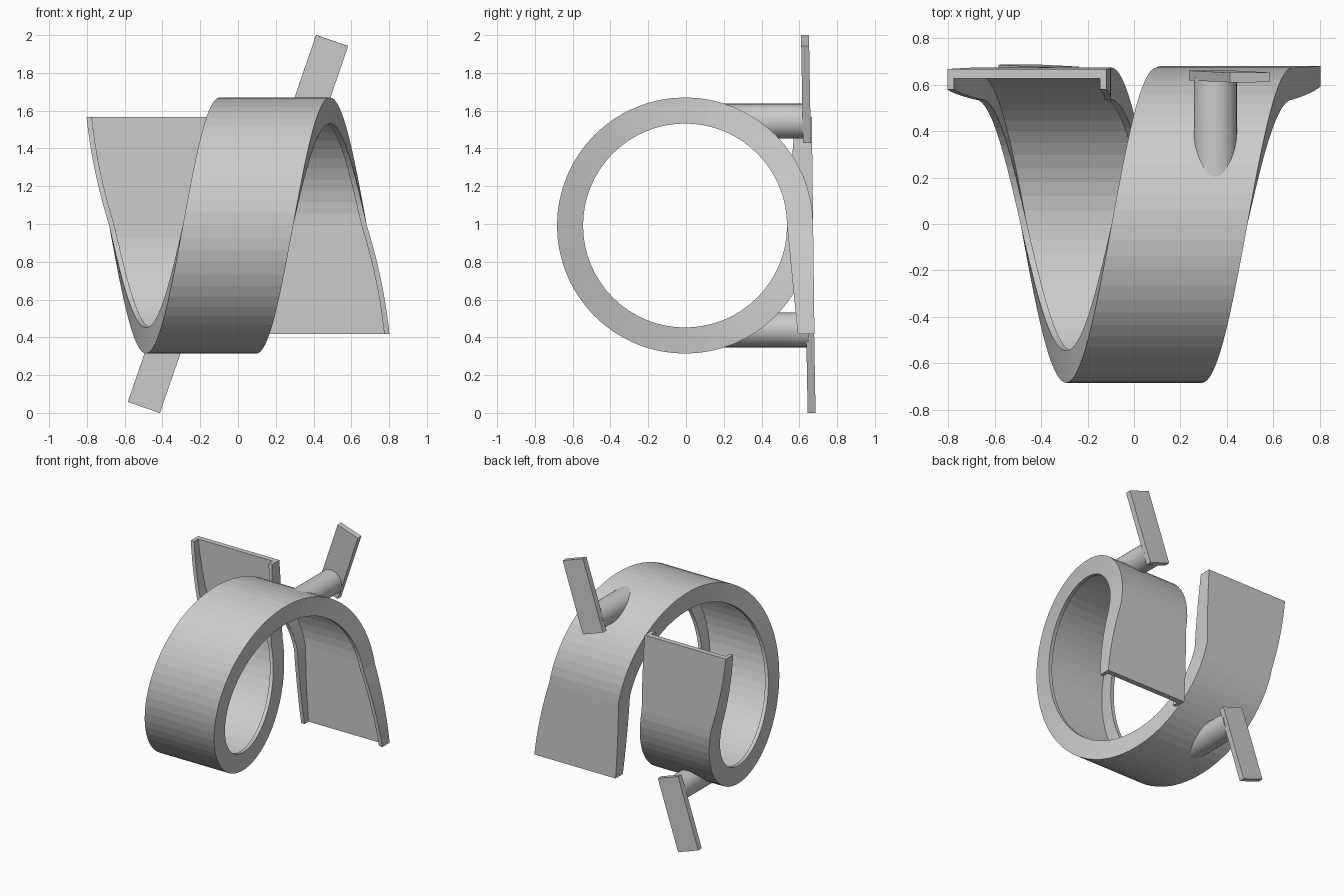
import bpy, bmesh, math
from mathutils import Matrix, Vector

cube = bpy.data.objects.get("Cube")
if cube:
    bpy.data.objects.remove(cube, do_unlink=True)

CY, CZ = -0.005, 0.992            # ring axis (runs along x)
OUTER, FLOOR, INNER = 0.678, 0.638, 0.54
HALF, LIP = 0.292, 0.028          # band half width, rim lip width
RISE = 0.39 / math.pi             # sideways drift per radian
TAIL = 0.575                      # length of the straight end flaps

grey = bpy.data.materials.new("plain_grey")
grey.use_nodes = True
color = (0.6, 0.6, 0.6, 1)
grey.diffuse_color = color
grey.node_tree.nodes["Principled BSDF"].inputs["Base Color"].default_value = color


def finish(name, bm):
    bmesh.ops.recalc_face_normals(bm, faces=bm.faces)
    mesh = bpy.data.meshes.new(name)
    bm.to_mesh(mesh)
    bm.free()
    mesh.materials.append(grey)
    obj = bpy.data.objects.new(name, mesh)
    bpy.context.collection.objects.link(obj)
    return obj


def channel(left, right, inner):
    """Channel profile as (x, radius) pairs: thin web with two rim lips."""
    a, b = left + LIP, right - LIP
    return [(left, OUTER), (right, OUTER), (right, inner), (b, inner),
            (b, FLOOR), (a, FLOOR), (a, inner), (left, inner)]


def flap_section(side, s):
    """Section of a straight flap, s from 0 at the ring to 1 at the tip."""
    far = side * (0.39 + HALF + 0.12 * (1.5 * s - 0.5 * s * s))
    near = side * (0.39 - HALF + 0.02 * s * s)
    prof = channel(min(far, near), max(far, near), INNER + 0.05 * s)
    lean = side * 0.007 * s
    return [Vector((x, CY + r + lean, CZ - side * TAIL * s)) for x, r in prof]


def ring_section(t):
    mid = RISE * t
    return [Vector((x, CY - r * math.cos(t), CZ + r * math.sin(t)))
            for x, r in channel(mid - HALF, mid + HALF, INNER)]


# Spiral band: flap, one full turn, flap
STEPS, TURN = 10, 64
sections = [flap_section(-1, 1 - i / STEPS) for i in range(STEPS)]
sections += [ring_section(-math.pi + 2 * math.pi * i / TURN) for i in range(TURN + 1)]
sections += [flap_section(1, (i + 1) / STEPS) for i in range(STEPS)]
bm = bmesh.new()
loops = [[bm.verts.new(p) for p in sec] for sec in sections]
for a, b in zip(loops, loops[1:]):
    for i in range(len(a)):
        j = (i + 1) % len(a)
        bm.faces.new((a[i], a[j], b[j], b[i]))
bm.faces.new(loops[0])
bm.faces.new(loops[-1])
finish("spiral_band", bm)


def post(name, side, end_y):
    """Round post whose root follows the curve of the ring."""
    bm = bmesh.new()
    root, tip = [], []
    for i in range(32):
        a = math.tau * i / 32
        x = side * 0.35 + 0.092 * math.cos(a)
        h = side * 0.553 + 0.092 * math.sin(a)
        root.append(bm.verts.new((x, CY + math.sqrt(0.66 ** 2 - h * h), CZ + h)))
        tip.append(bm.verts.new((x, end_y, CZ + h)))
    for i in range(32):
        j = (i + 1) % 32
        bm.faces.new((root[i], root[j], tip[j], tip[i]))
    bm.faces.new(root)
    bm.faces.new(tip)
    obj = finish(name, bm)
    bpy.ops.object.select_all(action='DESELECT')
    obj.select_set(True)
    bpy.context.view_layer.objects.active = obj
    bpy.ops.object.shade_smooth_by_angle()


def bar(name, center):
    """Slanted flat bar on the end of a post."""
    bm = bmesh.new()
    place = (Matrix.Translation(center) @ Matrix.Rotation(math.radians(1), 4, 'X')
             @ Matrix.Rotation(math.radians(19), 4, 'Y'))
    bmesh.ops.create_cube(bm, size=1, matrix=place @ Matrix.Diagonal((0.18, 0.042, 0.542, 1)))
    finish(name, bm)


post("upper_post", 1, 0.63)
post("lower_post", -1, 0.65)
bar("upper_bar", (0.41, 0.635, 1.715))
bar("lower_bar", (-0.41, 0.66, 0.285))
